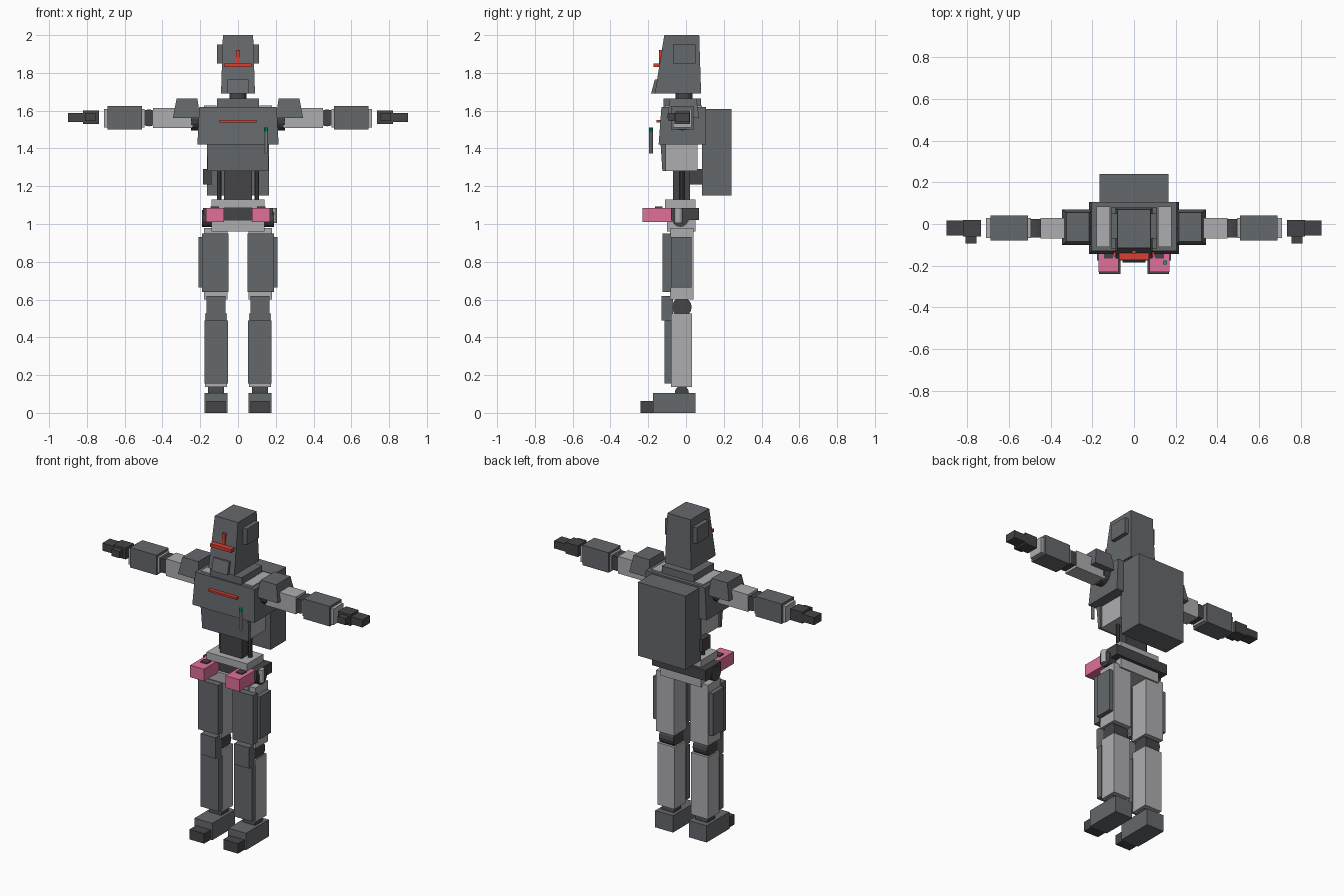
import bpy, bmesh
from mathutils import Matrix

if "Cube" in bpy.data.objects:
    bpy.data.objects.remove(bpy.data.objects["Cube"])


def material(name, r, g, b):
    m = bpy.data.materials.new(name)
    m.diffuse_color = (r, g, b, 1)
    m.use_nodes = True
    m.node_tree.nodes["Principled BSDF"].inputs["Base Color"].default_value = m.diffuse_color
    return m


ARMOR = material("armor_grey", 0.13, 0.14, 0.15)
FRAME = material("frame_grey", 0.42, 0.42, 0.44)
DARK = material("joint_dark", 0.06, 0.06, 0.065)
PINK = material("pink", 0.75, 0.16, 0.33)
RED = material("red", 0.7, 0.05, 0.03)
GREEN = material("green", 0.0, 0.4, 0.25)


def finish(name, bm, mat):
    bmesh.ops.recalc_face_normals(bm, faces=bm.faces[:])
    me = bpy.data.meshes.new(name)
    bm.to_mesh(me)
    bm.free()
    me.materials.append(mat)
    ob = bpy.data.objects.new(name, me)
    bpy.context.collection.objects.link(ob)
    return ob


def box(name, x, y, z, mat, top=None):
    """Box from ranges; top gives different (x, y) ranges for the upper face."""
    tx, ty = top or (x, y)
    bm = bmesh.new()
    rings = []
    for (a, b), (c, d), h in ((x, y, z[0]), (tx, ty, z[1])):
        rings.append([bm.verts.new(p) for p in
                      ((a, c, h), (b, c, h), (b, d, h), (a, d, h))])
    lo, hi = rings
    bm.faces.new(lo)
    bm.faces.new(hi)
    for i in range(4):
        j = (i + 1) % 4
        bm.faces.new((lo[i], lo[j], hi[j], hi[i]))
    return finish(name, bm, mat)


def cyl(name, center, r, length, axis, mat, sides=16):
    bm = bmesh.new()
    rot = {"x": Matrix.Rotation(1.570796, 4, "Y"),
           "y": Matrix.Rotation(1.570796, 4, "X"),
           "z": Matrix.Identity(4)}[axis]
    bmesh.ops.create_cone(bm, cap_ends=True, segments=sides, radius1=r, radius2=r,
                          depth=length, matrix=Matrix.Translation(center) @ rot)
    return finish(name, bm, mat)


# Head
box("head", (-.09, .09), (-.165, .08), (1.69, 2.0), ARMOR, ((-.08, .08), (-.115, .07)))
box("chin_guard", (-.055, .055), (-.185, -.13), (1.69, 1.765), ARMOR,
    ((-.055, .055), (-.165, -.13)))
box("visor", (-.072, .072), (-.172, -.135), (1.83, 1.85), RED)
box("visor_stem", (-.01, .01), (-.142, -.11), (1.85, 1.92), RED)
cyl("neck", (0, -.01, 1.67), .045, .08, "z", DARK)

# Torso
box("collar", (-.11, .11), (-.12, .08), (1.6, 1.665), ARMOR)
box("chest", (-.215, .215), (-.145, .105), (1.42, 1.62), ARMOR, ((-.205, .205), (-.13, .105)))
box("ribs", (-.15, .15), (-.11, .06), (1.28, 1.43), FRAME)
box("belly_plate", (-.16, .16), (-.125, -.105), (1.28, 1.43), ARMOR,
    ((-.165, .165), (-.135, -.105)))
box("chest_light", (-.098, .098), (-.157, -.13), (1.538, 1.55), RED)
box("backpack", (-.165, .165), (.085, .24), (1.15, 1.61), ARMOR)
box("side_pouch", (-.185, -.14), (.02, .1), (1.21, 1.29), DARK)
cyl("chest_stick", (.149, -.185, 1.432), .01, .115, "z", FRAME, 10)
cyl("stick_tip", (.149, -.185, 1.5), .011, .022, "z", GREEN, 10)

# Waist and pelvis
box("waist", (-.075, .075), (-.07, .02), (1.12, 1.29), DARK)
box("pelvis_upper", (-.14, .14), (-.11, .05), (1.085, 1.13), FRAME)
box("belt", (-.185, .185), (-.08, .07), (1.02, 1.085), DARK)
box("pelvis_lower", (-.14, .14), (-.1, .05), (.96, 1.02), FRAME)
cyl("belt_canister", (.185, -.04, 1.045), .022, .08, "z", FRAME, 12)


for side, s in (("right", -1), ("left", 1)):
    def sbox(name, x, y, z, mat, top=None):
        flip = lambda r: tuple(sorted((s * r[0], s * r[1])))
        return box(side + "_" + name, flip(x), y, z, mat, top and (flip(top[0]), top[1]))

    def scyl(name, c, r, length, axis, mat, sides=16):
        return cyl(side + "_" + name, (s * c[0], c[1], c[2]), r, length, axis, mat, sides)

    # Ear plate, shoulder strap, waist piston
    sbox("ear_plate", (.075, .11), (-.07, .05), (1.85, 1.95), ARMOR)
    sbox("shoulder_strap", (.115, .18), (-.11, .085), (1.6, 1.628), FRAME)
    scyl("waist_piston", (.1, -.022, 1.205), .013, .16, "z", DARK, 10)
    # Hip pouch
    sbox("hip_pouch", (.075, .17), (-.23, -.075), (1.01, 1.085), PINK)
    sbox("pouch_catch", (.1, .145), (-.165, -.125), (1.07, 1.092), DARK)

    # Arm
    scyl("shoulder_joint", (.22, -.02, 1.555), .06, .06, "x", DARK)
    sbox("shoulder_pad", (.2, .345), (-.1, .07), (1.56, 1.665), ARMOR,
         ((.215, .325), (-.085, .055)))
    sbox("upper_arm", (.24, .45), (-.07, .03), (1.508, 1.615), FRAME)
    scyl("elbow", (.472, -.02, 1.562), .045, .09, "y", DARK)
    sbox("forearm", (.495, .71), (-.068, .028), (1.51, 1.61), FRAME)
    sbox("forearm_guard", (.508, .69), (-.08, .04), (1.5, 1.625), ARMOR)
    sbox("hand", (.735, .82), (-.06, .02), (1.53, 1.6), DARK)
    sbox("fingers", (.82, .9), (-.055, .018), (1.54, 1.587), DARK)
    sbox("thumb", (.755, .81), (-.093, -.055), (1.545, 1.587), DARK)

    # Leg
    scyl("hip_joint", (.125, -.03, 1.03), .045, .13, "x", DARK)
    sbox("thigh", (.055, .18), (-.085, .04), (.6, .98), FRAME)
    sbox("thigh_front_plate", (.05, .19), (-.125, -.08), (.64, .95), ARMOR)
    sbox("thigh_side_plate", (.17, .208), (-.08, .03), (.665, .93), ARMOR)
    scyl("knee_joint", (.117, -.022, .56), .052, .1, "x", DARK)
    sbox("kneecap", (.065, .167), (-.13, -.07), (.49, .62), ARMOR)
    sbox("shin", (.057, .175), (-.08, .032), (.137, .525), FRAME)
    sbox("shin_plate", (.053, .178), (-.115, -.075), (.155, .49), ARMOR)
    scyl("ankle", (.117, -.022, .107), .037, .085, "x", DARK)
    sbox("foot", (.055, .178), (-.175, .05), (0, .105), ARMOR)
    sbox("toe", (.066, .168), (-.24, -.17), (0, .062), DARK)
